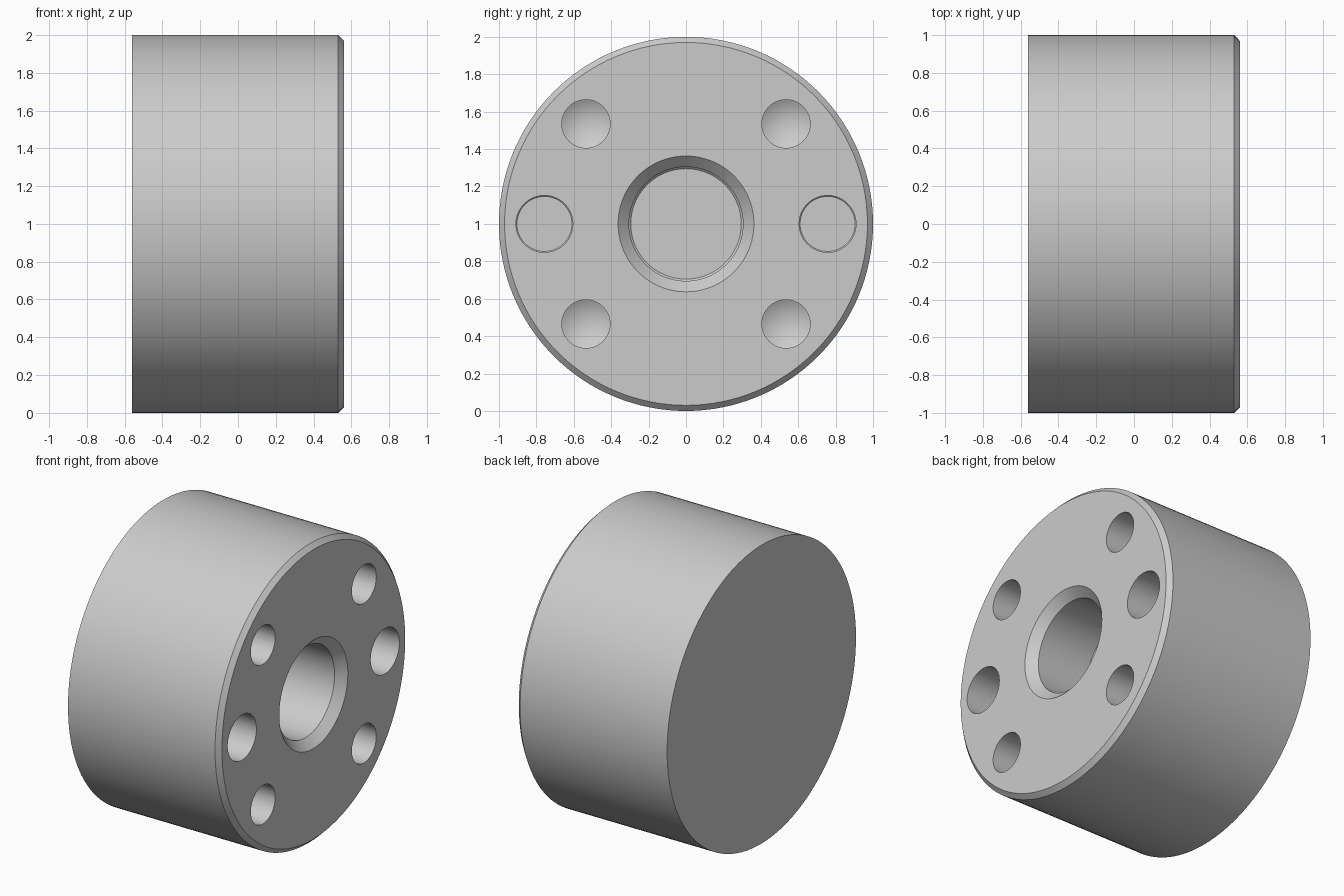
import bpy, bmesh, math

if "Cube" in bpy.data.objects:
    bpy.data.objects.remove(bpy.data.objects["Cube"])

FACE = 0.56      # drilled face at +x
BACK = -0.56


def lathe(name, profile, center=(0, 0), sides=64):
    """Closed solid turned about an x-parallel axis; profile is (radius, x), ends on the axis."""
    cy, cz = center
    bm = bmesh.new()
    rings = []
    for r, x in profile:
        if r == 0:
            rings.append([bm.verts.new((x, cy, cz))] * sides)
        else:
            rings.append([bm.verts.new((x,
                                        cy + r * math.cos(2 * math.pi * i / sides),
                                        cz + r * math.sin(2 * math.pi * i / sides)))
                          for i in range(sides)])
    for a, b in zip(rings, rings[1:]):
        for i in range(sides):
            j = (i + 1) % sides
            bm.faces.new(dict.fromkeys((a[i], a[j], b[j], b[i])))
    bmesh.ops.recalc_face_normals(bm, faces=bm.faces)
    mesh = bpy.data.meshes.new(name)
    bm.to_mesh(mesh)
    bm.free()
    obj = bpy.data.objects.new(name, mesh)
    bpy.context.collection.objects.link(obj)
    return obj


# Turned body: plain back, chamfered rim, countersunk blind centre bore
body = lathe("hub_body", [
    (0, BACK), (1, BACK), (1, FACE - 0.03), (0.97, FACE),
    (0.363, FACE), (0.305, FACE - 0.058),
    (0.305, 0.12), (0.295, 0.11), (0, 0.11),
], (0, 1), 128)

cutters = []

# Four drilled holes with conical ends
for sy in (-1, 1):
    for sz in (-1, 1):
        cutters.append(lathe("drill_cutter", [
            (0, FACE + 0.1), (0.129, FACE + 0.1), (0.129, 0.14), (0, 0.065),
        ], (0.535 * sy, 1 + 0.535 * sz)))

# Two flat-bottomed pin holes
for sy in (-1, 1):
    cutters.append(lathe("pin_hole_cutter", [
        (0, FACE + 0.1), (0.152, FACE + 0.1), (0.152, 0.155), (0.147, 0.15), (0, 0.15),
    ], (0.757 * sy, 1)))

# Cut the holes, then remove the cutters
bpy.context.view_layer.objects.active = body
body.select_set(True)
for c in cutters:
    c.hide_render = True
    mod = body.modifiers.new("hole", 'BOOLEAN')
    mod.operation = 'DIFFERENCE'
    mod.solver = 'EXACT'
    mod.object = c
    bpy.ops.object.modifier_apply(modifier=mod.name)
    bpy.data.objects.remove(c)

bpy.ops.object.shade_smooth_by_angle(angle=math.radians(30))
